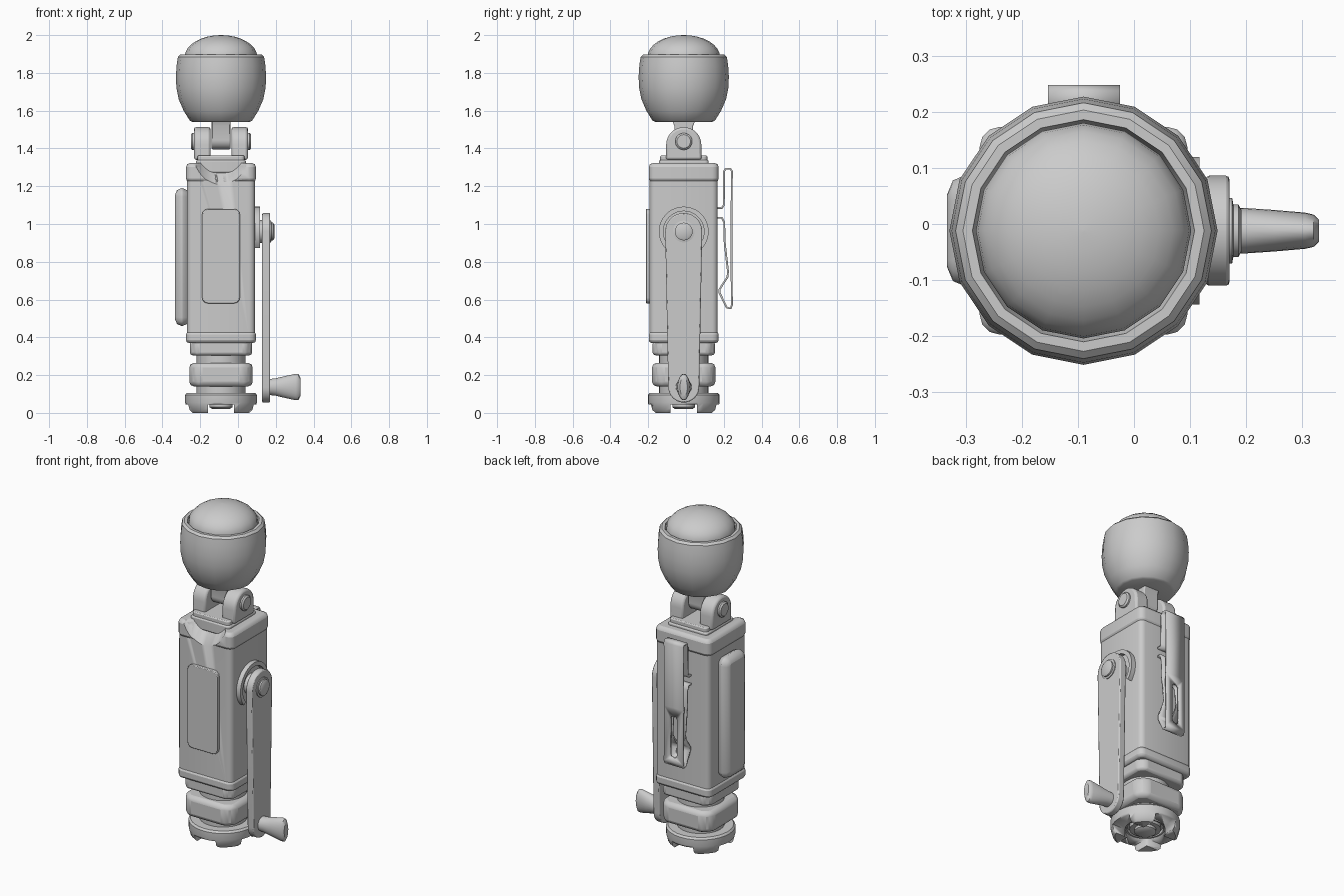
import bpy, bmesh, math
from mathutils import Matrix, Vector

if "Cube" in bpy.data.objects:
    bpy.data.objects.remove(bpy.data.objects["Cube"])

CX, CY = -0.09, -0.012     # main axis of the tool

grey = bpy.data.materials.new("plain grey")
grey.use_nodes = True
grey.diffuse_color = (0.6, 0.6, 0.6, 1)
grey.node_tree.nodes["Principled BSDF"].inputs["Base Color"].default_value = (0.6, 0.6, 0.6, 1)


def finish(name, bm, angle=35):
    bmesh.ops.recalc_face_normals(bm, faces=bm.faces)
    me = bpy.data.meshes.new(name)
    bm.to_mesh(me)
    bm.free()
    me.materials.append(grey)
    ob = bpy.data.objects.new(name, me)
    bpy.context.collection.objects.link(ob)
    bpy.ops.object.select_all(action='DESELECT')
    ob.select_set(True)
    bpy.context.view_layer.objects.active = ob
    bpy.ops.object.shade_smooth_by_angle(angle=math.radians(angle))
    return ob


def bevel(ob, width, segments=2):
    m = ob.modifiers.new("bevel", 'BEVEL')
    m.width, m.segments = width, segments
    m.limit_method, m.angle_limit = 'ANGLE', math.radians(40)


def cut(ob, cutter):
    cutter.hide_render = True
    cutter.hide_viewport = True
    m = ob.modifiers.new("cut", 'BOOLEAN')
    m.operation, m.object, m.solver = 'DIFFERENCE', cutter, 'EXACT'


def box(name, x, y, z, round_axis=None, corner=0.03, edge=0.0, segs=3):
    """Box from ranges; edges along round_axis get rounded corners."""
    lo, hi = Vector((x[0], y[0], z[0])), Vector((x[1], y[1], z[1]))
    bm = bmesh.new()
    size = hi - lo
    bmesh.ops.create_cube(bm, size=1, matrix=Matrix.Translation((lo + hi) / 2) @ Matrix.Diagonal((*size, 1)))
    if round_axis is not None:
        es = [e for e in bm.edges
              if abs((e.verts[0].co - e.verts[1].co)[round_axis]) > size[round_axis] * 0.9]
        bmesh.ops.bevel(bm, geom=es, offset=corner, segments=segs, profile=0.5, affect='EDGES')
    ob = finish(name, bm)
    if edge:
        bevel(ob, edge)
    return ob


def square(name, half, z, corner, edge=0.0, segs=3):
    return box(name, (CX - half, CX + half), (CY - half, CY + half), z, 2, corner, edge, segs)


def lathe(name, profile, centre=(CX, CY, 0), axis='Z', sides=32, squash=None):
    """Spin (radius, height) pairs; squash(height) gives a two-way radius scale."""
    turn = Matrix.Rotation(math.pi / 2, 4, 'Y') if axis == 'X' else Matrix()
    place = Matrix.Translation(centre) @ turn
    bm = bmesh.new()
    rings = []
    for r, h in profile:
        sx, sy = squash(h) if squash else (1, 1)
        rings.append([bm.verts.new(place @ Vector((r * sx * math.cos(a), r * sy * math.sin(a), h)))
                      for a in (2 * math.pi * i / sides for i in range(sides))])
    for a, b in zip(rings, rings[1:]):
        for i in range(sides):
            j = (i + 1) % sides
            bm.faces.new((a[i], a[j], b[j], b[i]))
    bm.faces.new(rings[0])
    bm.faces.new(rings[-1])
    return finish(name, bm)


def plate_x(name, outline, x0, x1, edge=0.0):
    """Extrude a (y, z) outline from x0 to x1."""
    bm = bmesh.new()
    f = bm.faces.new([bm.verts.new((x0, y, z)) for y, z in outline])
    new = bmesh.ops.extrude_face_region(bm, geom=[f])["geom"]
    bmesh.ops.translate(bm, vec=(x1 - x0, 0, 0), verts=[v for v in new if isinstance(v, bmesh.types.BMVert)])
    ob = finish(name, bm)
    if edge:
        bevel(ob, edge)
    return ob


def arc(y, z, r, a0, a1, n=16):
    return [(y + r * math.cos(math.radians(a0 + (a1 - a0) * i / n)),
             z + r * math.sin(math.radians(a0 + (a1 - a0) * i / n))) for i in range(n + 1)]


# Body with slightly wider end bands and a scooped front top edge
scoop = lathe("scoop_cutter", [(0.165, -0.4), (0.165, 0.5)], (0, 0, 0), sides=48)
scoop.matrix_world = Matrix.Translation((CX, CY - 0.185, 1.45)) @ Matrix.Rotation(math.radians(-42), 4, 'X')
body = square("body", 0.18, (0.39, 1.31), 0.03)
top_band = square("body_top_band", 0.185, (1.22, 1.322), 0.035, 0.02)
square("body_bottom_band", 0.185, (0.37, 0.43), 0.035, 0.015)
for part in (body, top_band):
    cut(part, scoop)

# Raised panels on the front and the right side
box("front_panel", (-0.19, 0.01), (-0.212, -0.18), (0.58, 1.08), 1, 0.03, 0.004)
box("side_grip", (-0.333, -0.26), (CY - 0.1, CY + 0.1), (0.46, 1.19), 0, 0.045, 0.035)

# Lower collars and notched foot
square("upper_collar", 0.165, (0.305, 0.38), 0.035, 0.015, 1)
lathe("lower_stem", [(0.13, 0.07), (0.13, 0.32)])
square("middle_collar", 0.168, (0.14, 0.265), 0.045, 0.025, 1)
foot = lathe("foot_ring", [(0.11, 0.0), (0.165, 0.0), (0.18, 0.015), (0.19, 0.055), (0.19, 0.095),
                           (0.18, 0.106), (0.1, 0.106), (0.1, 0.05), (0.11, 0.05), (0.11, 0.0001)])
bm = bmesh.new()
for sx, sy in ((0.6, 0.14), (0.14, 0.6)):
    bmesh.ops.create_cube(bm, size=1, matrix=Matrix.Translation((CX, CY, 0.0)) @ Matrix.Diagonal((sx, sy, 0.09, 1)))
notches = finish("notch_cutter", bm)
m = foot.modifiers.new("cut", 'BOOLEAN')
m.operation, m.object, m.solver, m.use_self = 'DIFFERENCE', notches, 'EXACT', True
notches.hide_render = notches.hide_viewport = True
lathe("foot_hub", [(0.045, 0.02), (0.06, 0.03), (0.06, 0.045), (0.085, 0.045), (0.085, 0.1)])

# Hinge at the top
square("hinge_base", 0.132, (1.27, 1.338), 0.02, 0.008)
square("hinge_plate", 0.125, (1.33, 1.362), 0.02, 0.006)
for side, label in ((1, "left"), (-1, "right")):
    ear = [(CY + 0.095, 1.34)] + arc(CY, 1.42, 0.093, 0, 180) + [(CY - 0.095, 1.34)]
    plate_x("hinge_ear_" + label, ear, CX + side * 0.055, CX + side * 0.143, 0.012)
    lathe("hinge_pin_" + label, [(0.045, side * 0.13), (0.045, side * 0.152), (0.036, side * 0.16)],
          (CX, CY, 1.437), 'X', 20)
tongue = arc(CY, 1.445, 0.05, 180, 360) + [(CY + 0.05, 1.52), (CY + 0.062, 1.55), (CY - 0.062, 1.55), (CY - 0.05, 1.52)]
plate_x("hinge_tongue", tongue, CX - 0.05, CX + 0.05, 0.006)

# Cup-shaped head holding a dome
lathe("head_cup", [(0.15, 1.54), (0.165, 1.547), (0.198, 1.6), (0.224, 1.66), (0.236, 1.72), (0.239, 1.78),
                   (0.235, 1.84), (0.228, 1.885), (0.215, 1.897), (0.198, 1.897), (0.192, 1.87)], sides=16)
dome = [(0.192 * math.cos(t), 1.885 + 0.115 * math.sin(t)) for t in (math.pi / 2 * i / 8 for i in range(8))]
lathe("head_dome", [(0.192, 1.86)] + dome + [(0.002, 2.0)], sides=16)

# Crank on the left side: mount, arm, pivot and knob
HZ = 0.96
ring = arc(CY, HZ, 0.132, 222, -42, 28) + arc(CY, HZ, 0.108, -42, 222, 28)
plate_x("crank_mount_ring", ring, 0.085, 0.117)
lathe("crank_shaft", [(0.06, 0.08), (0.06, 0.13)], (0, CY, HZ), 'X')
arm = arc(CY, HZ, 0.098, 0, 180) + arc(CY, 0.137, 0.082, 180, 360)
plate_x("crank_arm", arm, 0.128, 0.17, 0.006)
lathe("crank_pivot", [(0.058, 0.16), (0.058, 0.175), (0.047, 0.177), (0.047, 0.186), (0.036, 0.192)],
      (0, CY, HZ), 'X', 24)


def flatten(h):
    t = max(0, (h - 0.18) / 0.15)
    return 1 + 0.75 * t, 1 - 0.3 * t


lathe("crank_knob", [(0.042, 0.165), (0.042, 0.2), (0.043, 0.25), (0.043, 0.305), (0.04, 0.32), (0.028, 0.33)],
      (0, CY, 0.137), 'X', 24, flatten)

# Sprung belt clip on the back: a bent strip with a slot near its tip
path = [(0.16, 1.085), (0.19, 1.085), (0.2, 1.1), (0.202, 1.28), (0.21, 1.292), (0.235, 1.292), (0.243, 1.28),
        (0.24, 0.9), (0.243, 0.57), (0.236, 0.553), (0.216, 0.558), (0.178, 0.635), (0.178, 0.655),
        (0.22, 0.72), (0.222, 0.75), (0.205, 0.9), (0.202, 1.01), (0.19, 1.033), (0.16, 1.033)]
bm = bmesh.new()
strip = [[bm.verts.new((x, y, z)) for x in (-0.153, -0.025)] for y, z in path]
for a, b in zip(strip, strip[1:]):
    bm.faces.new((a[0], a[1], b[1], b[0]))
clip = finish("belt_clip", bm)
m = clip.modifiers.new("thickness", 'SOLIDIFY')
m.thickness, m.offset = 0.01, 0
cut(clip, box("slot_cutter", (-0.112, -0.068), (0.185, 0.3), (0.6, 0.85), 1, 0.02))
